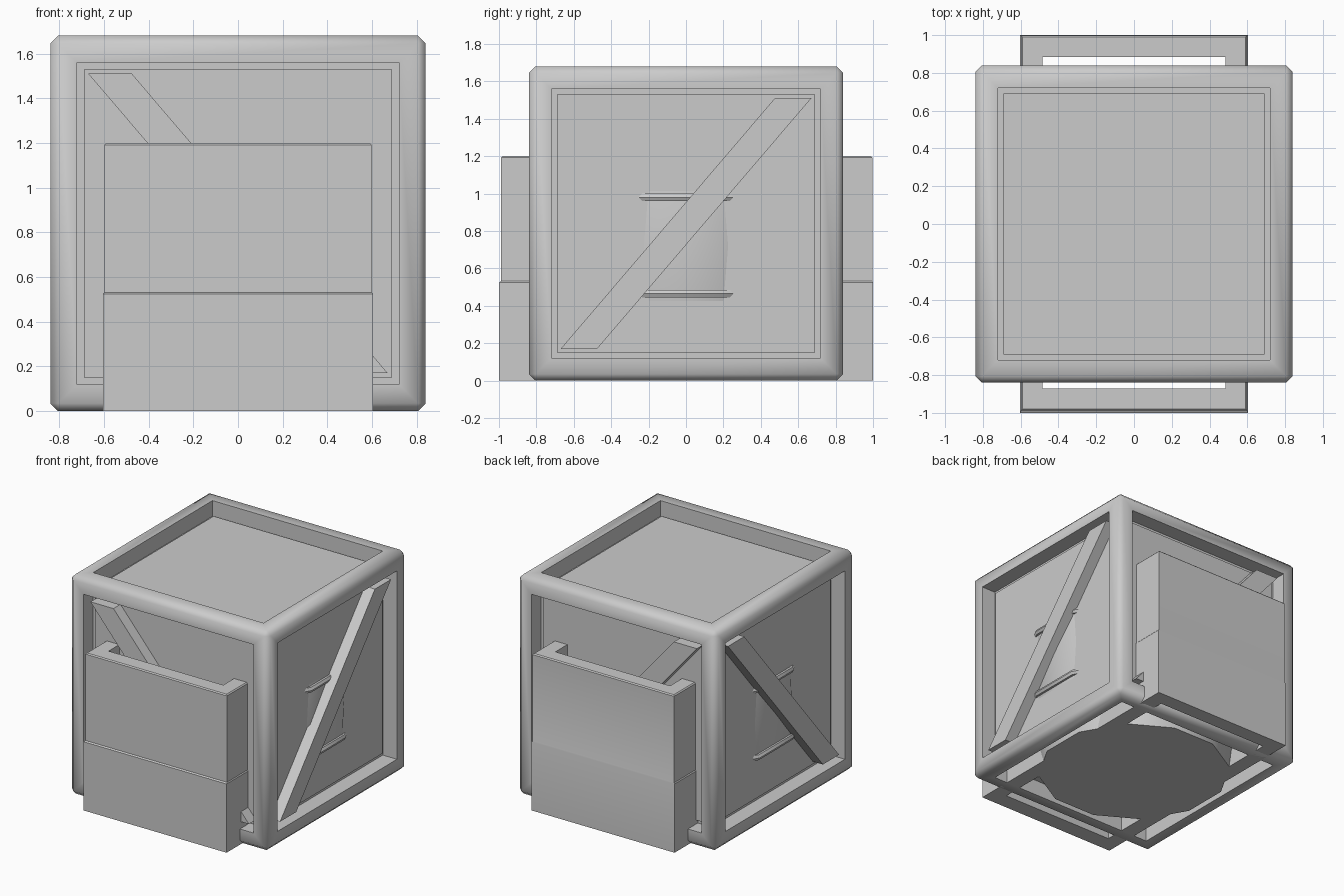
import bpy, bmesh
from math import cos, sin, pi, radians

if "Cube" in bpy.data.objects:
    bpy.data.objects.remove(bpy.data.objects["Cube"])

H = 0.84      # half size of the crate
BAR = 0.17    # width of the frame bars
PANEL = 0.74  # distance of the panels from the crate centre


def finish(name, bm, angle=None):
    bmesh.ops.recalc_face_normals(bm, faces=bm.faces)
    me = bpy.data.meshes.new(name)
    bm.to_mesh(me)
    bm.free()
    ob = bpy.data.objects.new(name, me)
    bpy.context.collection.objects.link(ob)
    if angle:
        bpy.ops.object.select_all(action='DESELECT')
        ob.select_set(True)
        bpy.context.view_layer.objects.active = ob
        bpy.ops.object.shade_smooth_by_angle(angle=radians(angle))
    return ob


def prism(name, pts, lo, hi, place):
    """Extrude a flat profile from lo to hi; place maps (u, v, depth) to xyz."""
    bm = bmesh.new()
    a, b = [[bm.verts.new(place(u, v, d)) for u, v in pts] for d in (lo, hi)]
    bm.faces.new(a)
    bm.faces.new(b)
    for i in range(len(pts)):
        j = (i + 1) % len(pts)
        bm.faces.new((a[i], a[j], b[j], b[i]))
    return finish(name, bm)


def loft(name, rings, angle, cap=False, loop=False):
    bm = bmesh.new()
    vs = [[bm.verts.new(p) for p in r] for r in rings]
    pairs = list(zip(vs, vs[1:])) + ([(vs[-1], vs[0])] if loop else [])
    n = len(rings[0])
    for a, b in pairs:
        for i in range(n):
            j = (i + 1) % n
            bm.faces.new((a[i], a[j], b[j], b[i]))
    if cap:
        bm.faces.new(vs[0])
        bm.faces.new(vs[-1])
    return finish(name, bm, angle)


# Crate frame: a cube with every face opened into a square window
bm = bmesh.new()
bmesh.ops.create_cube(bm, size=2 * H)
outer = list(bm.edges)
windows = list(bm.faces)
bmesh.ops.inset_individual(bm, faces=windows, thickness=BAR)
for f in windows:
    d = f.normal * -BAR
    ret = bmesh.ops.extrude_discrete_faces(bm, faces=[f])
    top = ret['faces'][0]
    bmesh.ops.translate(bm, verts=top.verts, vec=d)
    bmesh.ops.delete(bm, geom=[top], context='FACES')
bmesh.ops.remove_doubles(bm, verts=bm.verts, dist=0.001)
corners = [e for e in bm.edges if all(min(abs(c) for c in v.co) > H - 0.001 for v in e.verts)]
bmesh.ops.bevel(bm, geom=corners, offset=0.035, segments=1, affect='EDGES')
bmesh.ops.translate(bm, verts=bm.verts, vec=(0, 0, H))
finish("crate_frame", bm, 60)

# Recessed crate panels on the sides and top (the underside is open)
s = H - BAR + 0.02
side = [(-s, H - s), (s, H - s), (s, H + s), (-s, H + s)]
flat = [(-s, -s), (s, -s), (s, s), (-s, s)]
prism("top_panel", flat, H + PANEL - 0.02, H + PANEL, lambda u, v, d: (u, v, d))

# Diagonal braces, mirrored to the opposite side
w = H - BAR
brace = [(-w, H - w), (-w + 0.195, H - w), (w, H + w), (w - 0.195, H + w)]
for k, x_name, y_name in ((1, "right", "back"), (-1, "left", "front")):
    def on_x(u, v, d, k=k): return (k * d, u, v)
    def on_y(u, v, d, k=k): return (-u, k * d, v)
    for label, put in ((x_name, on_x), (y_name, on_y)):
        prism(label + "_panel", side, PANEL - 0.02, PANEL, put)
        prism(label + "_brace", brace, PANEL - 0.01, 0.825, put)


# Twelve-sided barrel standing inside the crate, just poking through the panels
def circle(r, z, n=12):
    return [(r * cos((i + 0.5) * 2 * pi / n), r * sin((i + 0.5) * 2 * pi / n), z) for i in range(n)]


profile = [(0.70, 0.0), (0.735, 0.2), (0.768, 0.44), (0.78, 0.72),
           (0.768, 1.0), (0.735, 1.24), (0.70, 1.44)]
loft("barrel", [circle(r, z) for r, z in profile], 40, cap=True)

# Barrel hoops
for name, z in (("lower_hoop", 0.465), ("upper_hoop", 0.98)):
    hoop = [(0.75, -0.02), (0.785, -0.02), (0.795, 0), (0.785, 0.02), (0.75, 0.02)]
    loft(name, [circle(r, z + dz) for r, dz in hoop], 40, loop=True)


# Open bin running front to back through the crate
def rect(hx, y0, y1, z):
    return [(-hx, y0, z), (hx, y0, z), (hx, y1, z), (-hx, y1, z)]


loft("open_bin", [
    rect(0.604, -1.0, 1.0, 0.0),
    rect(0.604, -1.0, 1.0, 0.525),
    rect(0.598, -0.988, 0.998, 0.532),
    rect(0.598, -0.988, 0.998, 1.192),
    rect(0.59, -0.98, 0.99, 1.2),
    rect(0.485, -0.87, 0.885, 1.2),
    rect(0.485, -0.87, 0.885, 0.0),
], 30, loop=True)
